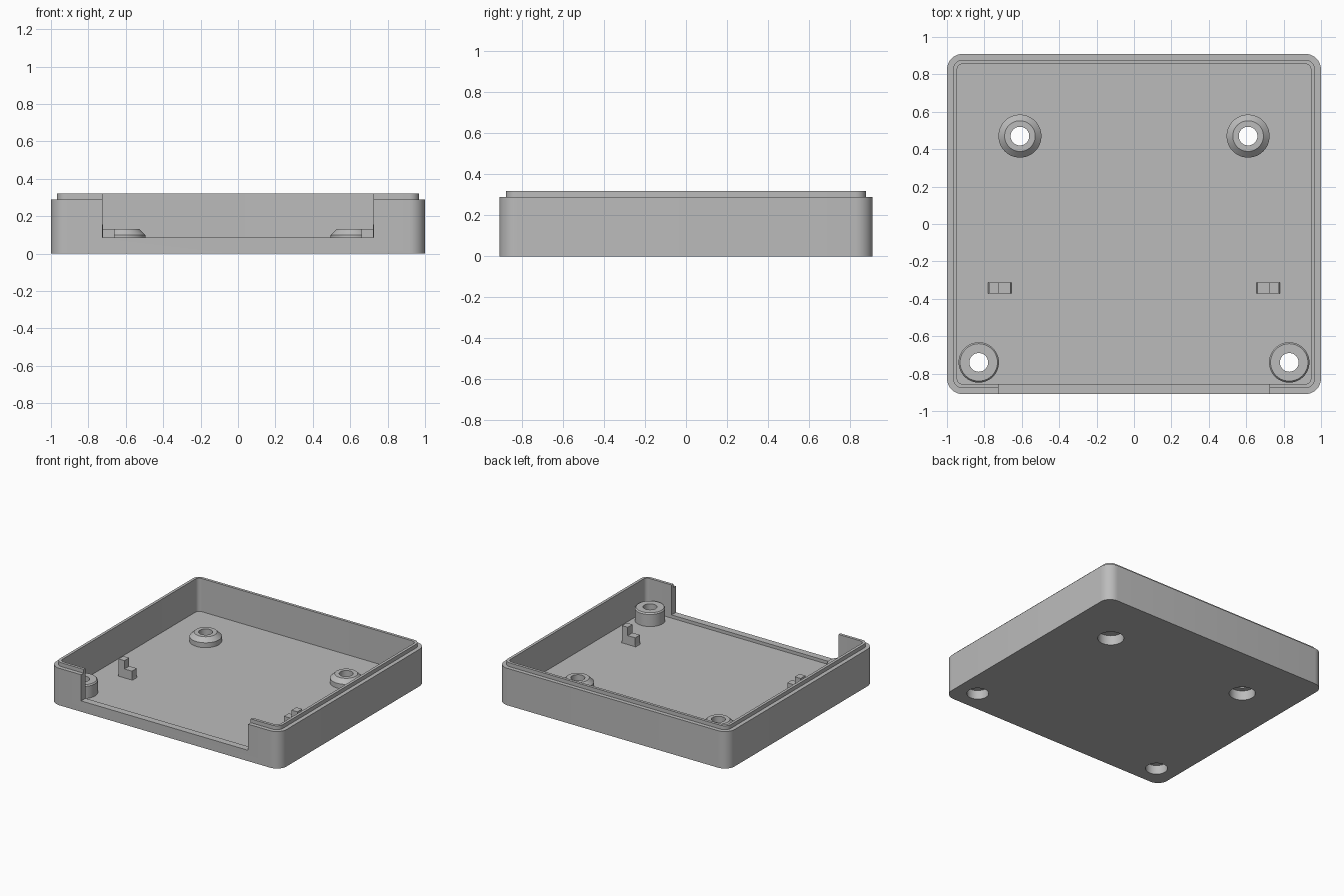
import bpy, bmesh, math

if "Cube" in bpy.data.objects:
    bpy.data.objects.remove(bpy.data.objects["Cube"])

FLOOR = 0.06
grey = bpy.data.materials.new("plain grey")
grey.diffuse_color = (0.5, 0.5, 0.5, 1)
grey.use_nodes = True
grey.node_tree.nodes["Principled BSDF"].inputs["Base Color"].default_value = grey.diffuse_color


def finish(name, bm):
    bmesh.ops.recalc_face_normals(bm, faces=bm.faces[:])
    mesh = bpy.data.meshes.new(name)
    bm.to_mesh(mesh)
    bm.free()
    mesh.materials.append(grey)
    obj = bpy.data.objects.new(name, mesh)
    bpy.context.collection.objects.link(obj)
    return obj


def loft(name, rings):
    """Join closed rings of points and cap both ends."""
    bm = bmesh.new()
    loops = [[bm.verts.new(p) for p in ring] for ring in rings]
    for a, b in zip(loops, loops[1:]):
        for i in range(len(a)):
            j = (i + 1) % len(a)
            bm.faces.new((a[i], a[j], b[j], b[i]))
    bm.faces.new(loops[0])
    bm.faces.new(loops[-1])
    return finish(name, bm)


def rounded_rect(inset, z, steps=8):
    hx, hy, r = 1 - inset, 0.91 - inset, 0.085 - inset
    pts = []
    for k, (sx, sy) in enumerate(((1, 1), (-1, 1), (-1, -1), (1, -1))):
        for i in range(steps + 1):
            a = math.pi / 2 * (k + i / steps)
            pts.append((sx * (hx - r) + r * math.cos(a),
                        sy * (hy - r) + r * math.sin(a), z))
    return pts


def turned(name, x, y, profile, sides=48):
    return loft(name, [[(x + r * math.cos(math.tau * i / sides),
                         y + r * math.sin(math.tau * i / sides), z)
                        for i in range(sides)] for r, z in profile])


def box(name, x0, x1, y0, y1, z0, z1):
    return loft(name, [[(x0, y0, z), (x1, y0, z), (x1, y1, z), (x0, y1, z)]
                       for z in (z0, z1)])


def combine(target, other, operation):
    mod = target.modifiers.new(operation.lower(), 'BOOLEAN')
    mod.operation = operation
    mod.solver = 'EXACT'
    mod.object = other
    bpy.context.view_layer.objects.active = target
    bpy.ops.object.modifier_apply(modifier=mod.name)
    bpy.data.objects.remove(other)


# Tray with a stepped lip around the rim
tray = loft("tray", [rounded_rect(i, z) for i, z in (
    (0, 0), (0, 0.29), (0.032, 0.29), (0.032, 0.32), (0.054, 0.32), (0.054, FLOOR))])

# Wide opening in the front wall
combine(tray, box("front_opening", -0.725, 0.725, -1.1, -0.8, 0.085, 0.5), 'DIFFERENCE')

# Screw bosses: (x, y, outer profile, counterbore radius, counterbore depth)
back = [(0.115, 0.03), (0.115, 0.098), (0.082, 0.13)]
front = [(0.108, 0.03), (0.108, 0.155), (0.1, 0.165)]
bosses = ((0.61, 0.47, back, 0.093, 0.075), (0.83, -0.74, front, 0.078, 0.07))
for side in (-1, 1):
    for x, y, profile, bore, depth in bosses:
        combine(tray, turned("boss", side * x, y, profile), 'UNION')
        cutter = [(bore, -0.1), (bore, depth), (0.05, depth), (0.05, 0.4)]
        combine(tray, turned("screw_hole", side * x, y, cutter), 'DIFFERENCE')

# Stepped board rests: tall outer block, low inner block
for side, label in ((-1, "left"), (1, "right")):
    prof = [(0.782, FLOOR - 0.005), (0.776, FLOOR + 0.012), (0.776, 0.195), (0.725, 0.195),
            (0.725, 0.13), (0.66, 0.13), (0.66, FLOOR + 0.012), (0.654, FLOOR - 0.005)]
    loft(label + "_board_rest", [[(side * x, y, z) for x, z in prof]
                                 for y in (-0.372, -0.313)])

# Smooth the round surfaces, keep edges crisp
for obj in bpy.context.scene.objects:
    obj.select_set(True)
bpy.context.view_layer.objects.active = tray
bpy.ops.object.shade_smooth_by_angle(angle=math.radians(25))
